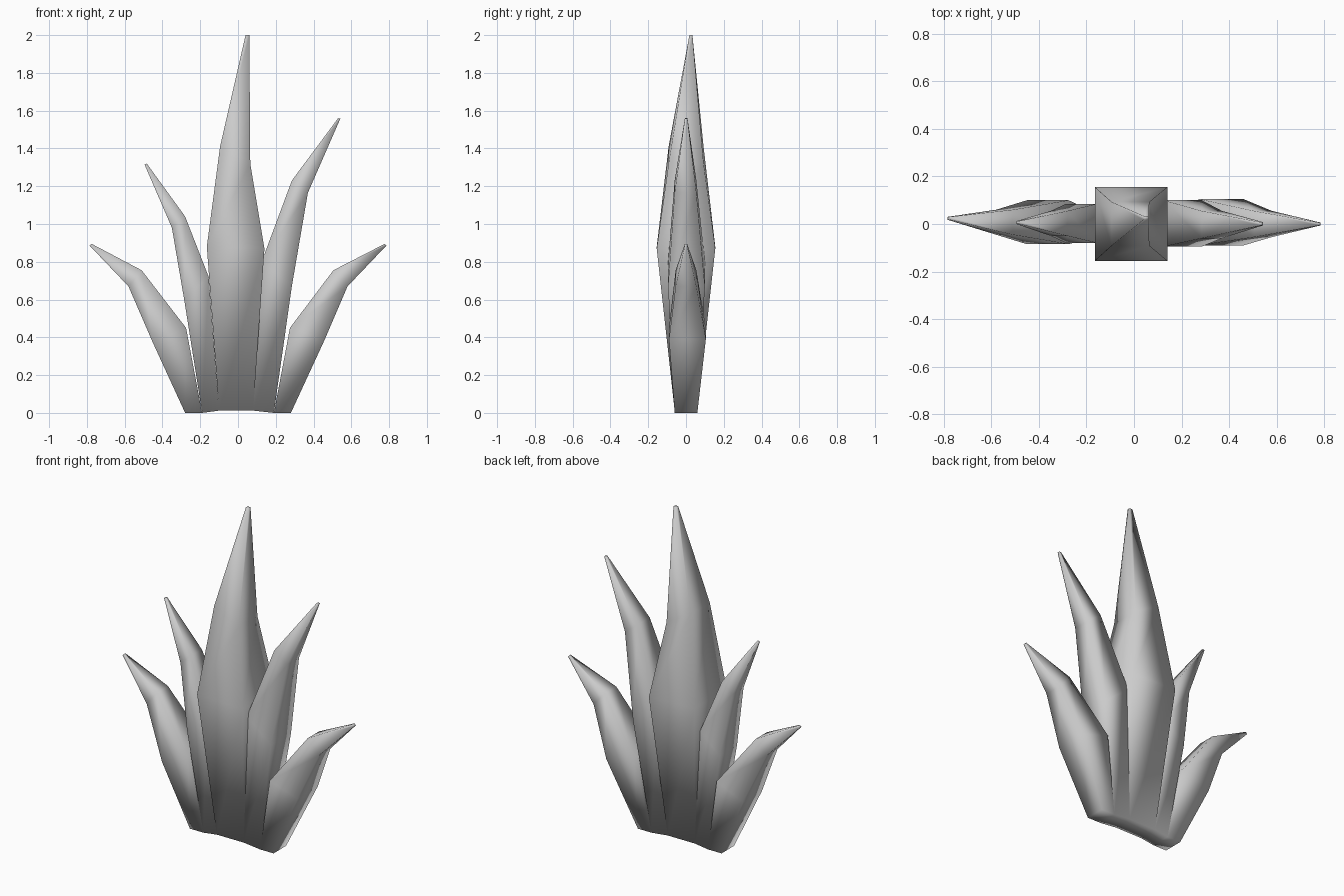
import bpy, bmesh

# Each leaf: sections of (left x, left z, right x, right z, y min, y max), base to tip
BASE_Y = (-0.06, 0.06)
LEAVES = [
    # outer left
    [(-0.28, 0, -0.19, 0, *BASE_Y), (-0.45, 0.37, -0.275, 0.45, -0.085, 0.10),
     (-0.58, 0.67, -0.51, 0.755, -0.045, 0.06), (-0.785, 0.885, -0.775, 0.895, 0.018, 0.03)],
    # inner left
    [(-0.19, 0, -0.10, 0.012, *BASE_Y), (-0.285, 0.6, -0.155, 0.72, -0.08, 0.085),
     (-0.35, 0.98, -0.28, 1.04, -0.05, 0.055), (-0.495, 1.315, -0.483, 1.32, 0.0, 0.012)],
    # centre
    [(-0.10, 0.012, 0.08, 0.012, *BASE_Y), (-0.165, 0.88, 0.14, 0.87, -0.155, 0.155),
     (-0.095, 1.41, 0.065, 1.32, -0.092, 0.093), (0.04, 2.0, 0.06, 2.0, 0.018, 0.034)],
    # inner right
    [(0.08, 0.012, 0.19, 0, *BASE_Y), (0.125, 0.80, 0.285, 0.67, -0.095, 0.10),
     (0.285, 1.23, 0.37, 1.165, -0.06, 0.055), (0.53, 1.56, 0.542, 1.558, -0.006, 0.008)],
    # outer right
    [(0.19, 0, 0.28, 0, *BASE_Y), (0.275, 0.45, 0.46, 0.39, -0.09, 0.105),
     (0.505, 0.755, 0.58, 0.67, -0.055, 0.055), (0.777, 0.895, 0.785, 0.885, -0.006, 0.006)],
]

bm = bmesh.new()
shared = {}


def vert(*co):
    # neighbouring leaves share their base corners
    if co not in shared:
        shared[co] = bm.verts.new(co)
    return shared[co]


def ring(lx, lz, rx, rz, y0, y1):
    return [vert(lx, y0, lz), vert(rx, y0, rz), vert(rx, y1, rz), vert(lx, y1, lz)]


# Four-sided blades lofted through their sections
for sections in LEAVES:
    rings = [ring(*s) for s in sections]
    bm.faces.new(rings[0][::-1])
    bm.faces.new(rings[-1])
    for a, b in zip(rings, rings[1:]):
        for i in range(4):
            j = (i + 1) % 4
            bm.faces.new((a[i], a[j], b[j], b[i]))

for f in bm.faces:
    f.smooth = True
mesh = bpy.data.meshes.new("leaf_cluster")
bm.to_mesh(mesh)
bm.free()
obj = bpy.data.objects.new("leaf_cluster", mesh)
bpy.context.collection.objects.link(obj)
